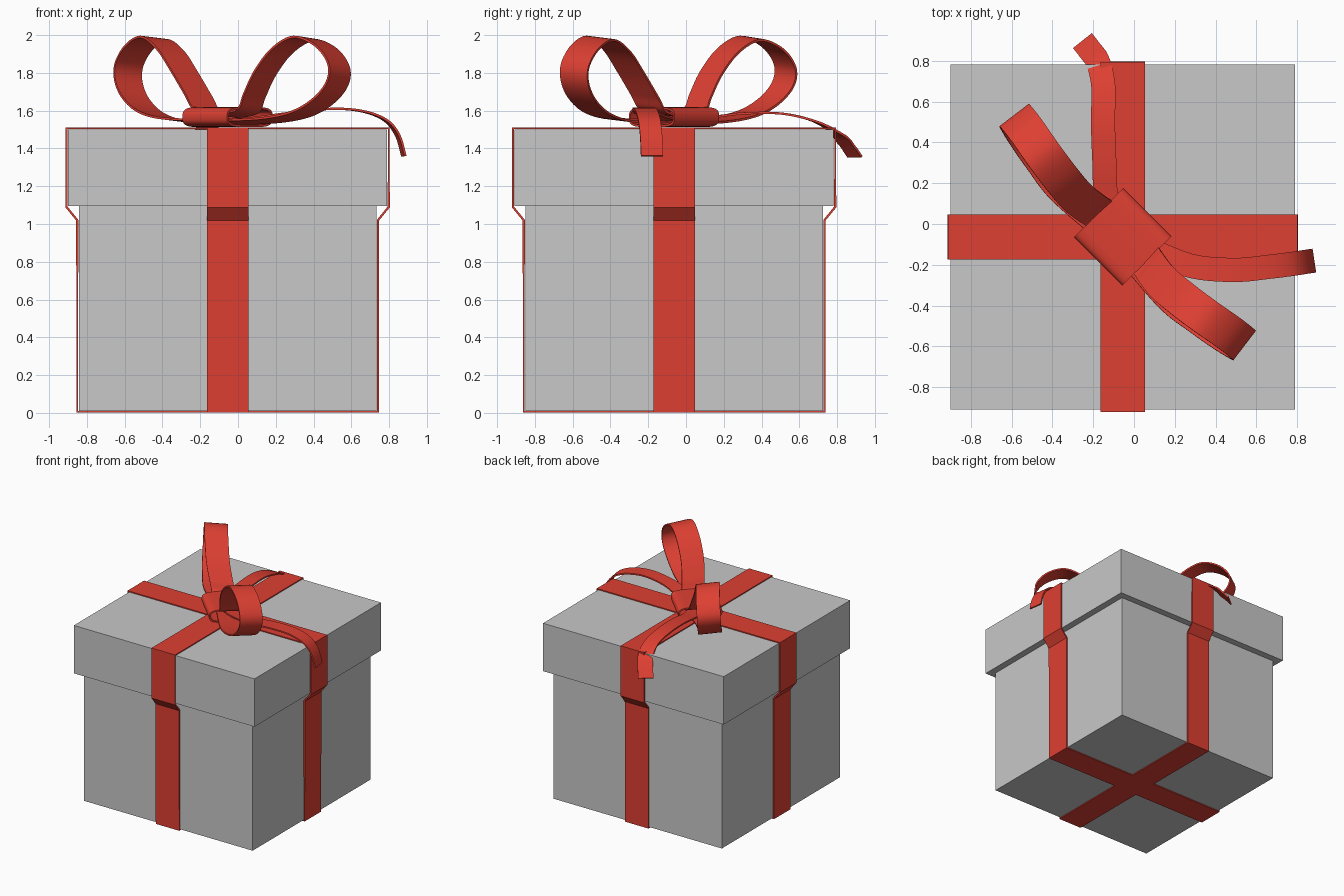
import bpy, bmesh, math
from mathutils import Vector

cube = bpy.data.objects.get("Cube")
if cube:
    bpy.data.objects.remove(cube, do_unlink=True)

CX, CY = -0.055, -0.063      # centre of the box
THICK = 0.012                # ribbon thickness


def material(name, color):
    mat = bpy.data.materials.new(name)
    mat.use_nodes = True
    mat.diffuse_color = color
    mat.node_tree.nodes["Principled BSDF"].inputs["Base Color"].default_value = color
    return mat


GREY = material("box grey", (0.58, 0.58, 0.58, 1))
RED = material("ribbon red", (0.73, 0.05, 0.032, 1))


def add_object(name, bm, mat):
    mesh = bpy.data.meshes.new(name)
    bm.to_mesh(mesh)
    bm.free()
    mesh.materials.append(mat)
    obj = bpy.data.objects.new(name, mesh)
    bpy.context.collection.objects.link(obj)
    return obj


def block(name, half, z0, z1):
    bm = bmesh.new()
    bmesh.ops.create_cube(bm, size=1)
    for v in bm.verts:
        v.co = (CX + v.co.x * 2 * half, CY + v.co.y * 2 * half,
                z0 + (v.co.z + 0.5) * (z1 - z0))
    return add_object(name, bm, GREY)


def smooth_path(points, steps, closed=False):
    """Catmull-Rom curve through the points."""
    n, out = len(points), []
    pick = (lambda i: points[i % n]) if closed else (lambda i: points[max(0, min(n - 1, i))])
    for i in range(n if closed else n - 1):
        a, b, c, d = (pick(i + k) for k in (-1, 0, 1, 2))
        for k in range(steps):
            t = k / steps
            out.append(0.5 * (2 * b + (c - a) * t + (2 * a - 5 * b + 4 * c - d) * t * t
                              + (3 * b - a - 3 * c + d) * t ** 3))
    return out if closed else out + [points[-1]]


def ribbon(name, path, sides, closed=False):
    """Strip along a path; sides holds the half-width vector at each point."""
    bm = bmesh.new()
    rows = [(bm.verts.new(p - w), bm.verts.new(p + w)) for p, w in zip(path, sides)]
    pairs = list(zip(rows, rows[1:]))
    if closed:
        pairs.append((rows[-1], rows[0]))
    for (a, b), (c, d) in pairs:
        bm.faces.new((a, b, d, c))
    bmesh.ops.recalc_face_normals(bm, faces=bm.faces)
    obj = add_object(name, bm, RED)
    mod = obj.modifiers.new("thickness", 'SOLIDIFY')
    mod.thickness = THICK
    mod.offset = 0
    bpy.ops.object.select_all(action='DESELECT')
    obj.select_set(True)
    bpy.context.view_layer.objects.active = obj
    bpy.ops.object.modifier_apply(modifier=mod.name)
    bpy.ops.object.shade_smooth_by_angle(angle=math.radians(35))
    return obj


def diagonal(s, e, z):
    """Point from distance along the bow, distance across it, and height."""
    r = math.sqrt(0.5)
    return Vector((CX + (s + e) * r, CY + (e - s) * r, z))


# Box and lid
block("box_body", 0.788, 0.01, 1.1)
block("box_lid", 0.845, 1.095, 1.5)

# Ribbons wrapped around the box in both directions
half_wrap = [(0.796, 0.006), (0.796, 1.02), (0.853, 1.09), (0.853, 1.506)]
outline = half_wrap + [(-u, z) for u, z in reversed(half_wrap)]
ribbon("wrap_side_to_side", [Vector((CX + u, CY, z)) for u, z in outline],
       [Vector((0, 0.11, 0))] * len(outline), True)
ribbon("wrap_front_to_back", [Vector((CX, CY + u, z)) for u, z in outline],
       [Vector((0.11, 0, 0))] * len(outline), True)

# Knot: a flattened open tube lying across the bow
knot = []
for i in range(40):
    a = 2 * math.pi * i / 40
    c, s = math.cos(a), math.sin(a)
    knot.append(diagonal(0, math.copysign(abs(c) ** 0.45, c) * 0.165,
                         1.566 + math.copysign(abs(s) ** 0.6, s) * 0.047))
ribbon("knot", knot, [diagonal(0.167, 0, 0) - diagonal(0, 0, 0)] * len(knot), True)

# Bow loops: (along, across, height)
LOOP = [(0.0, 0.0, 1.575), (0.15, 0.0, 1.6), (0.21, -0.01, 1.68), (0.3, -0.02, 1.8),
        (0.42, -0.01, 1.92), (0.56, 0.01, 1.982), (0.70, 0.035, 1.935),
        (0.785, 0.045, 1.84), (0.78, 0.04, 1.745), (0.7, 0.02, 1.655),
        (0.56, -0.005, 1.585), (0.35, -0.03, 1.55), (0.0, 0.0, 1.54)]
for side, m in (("left", 1), ("right", -1)):
    path = smooth_path([diagonal(m * s, e, z) for s, e, z in LOOP], 6)
    across = diagonal(-0.012 * m, 0.09, -0.009) - diagonal(0, 0, 0)
    ribbon(side + "_bow_loop", path, [across] * len(path))

# Loose tails hanging over the edges
TAILS = {
    "left_tail": [(-0.02, -0.08, 1.55), (0.13, -0.15, 1.565), (0.3, -0.21, 1.59),
                  (0.5, -0.225, 1.61), (0.66, -0.21, 1.597), (0.78, -0.195, 1.55),
                  (0.845, -0.185, 1.47), (0.878, -0.18, 1.36)],
    "back_tail": [(-0.08, -0.02, 1.55), (-0.135, 0.13, 1.565), (-0.145, 0.3, 1.585),
                  (-0.152, 0.5, 1.585), (-0.15, 0.67, 1.548), (-0.175, 0.79, 1.485),
                  (-0.215, 0.85, 1.42), (-0.25, 0.895, 1.355)],
}
for name, points in TAILS.items():
    path = smooth_path([Vector(p) for p in points], 6)
    sides = []
    for i in range(len(path)):
        t = path[min(i + 1, len(path) - 1)] - path[max(i - 1, 0)]
        sides.append(Vector((-t.y, t.x, 0)).normalized() * 0.059)
    ribbon(name, path, sides)
